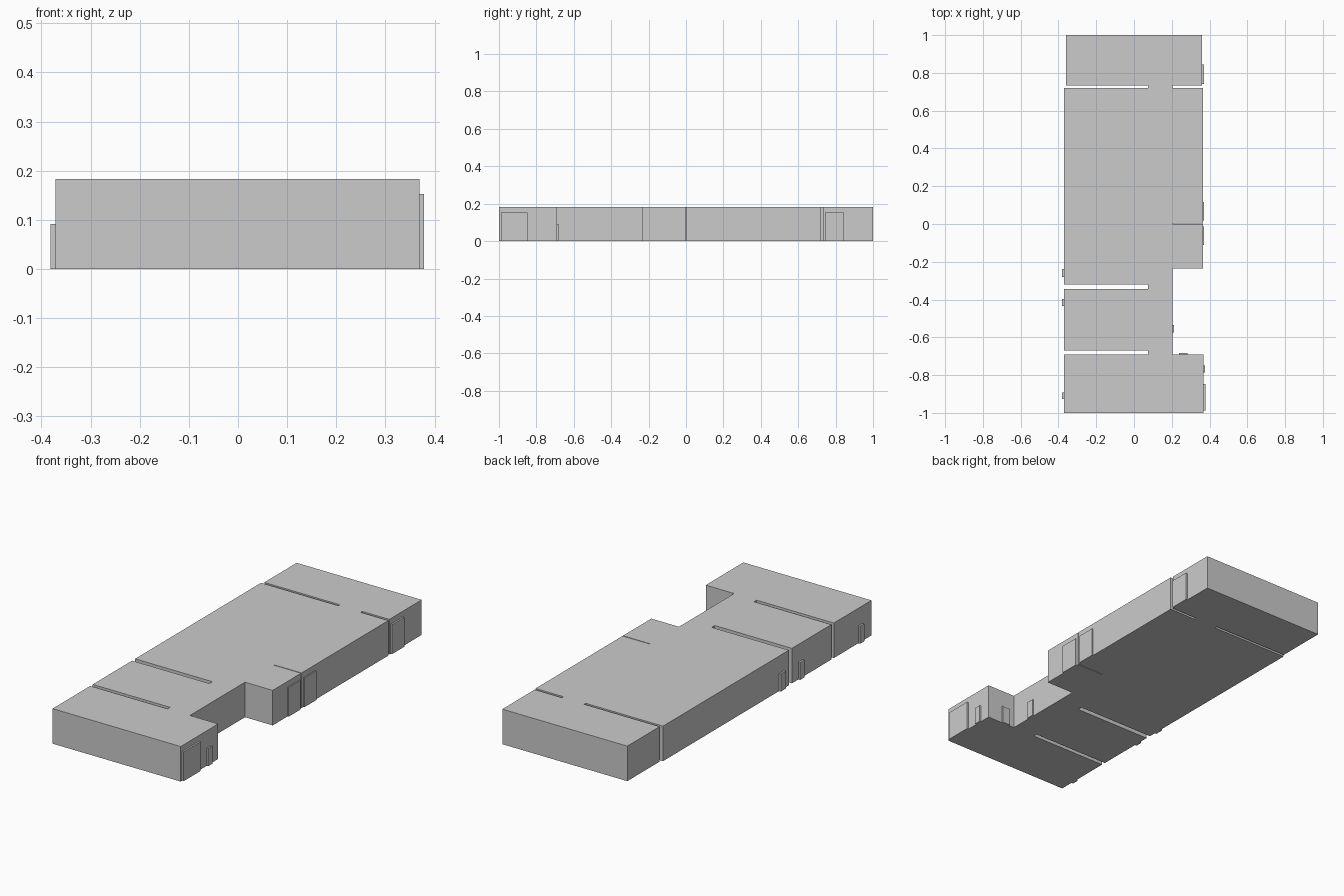
import bpy, bmesh

if "Cube" in bpy.data.objects:
    bpy.data.objects.remove(bpy.data.objects["Cube"])

HEIGHT = 0.183
TALL, LOW = 0.153, 0.091


def extrude_outline(name, points, height):
    bm = bmesh.new()
    face = bm.faces.new([bm.verts.new((x, y, 0)) for x, y in points])
    result = bmesh.ops.extrude_face_region(bm, geom=[face])
    top = [v for v in result["geom"] if isinstance(v, bmesh.types.BMVert)]
    bmesh.ops.translate(bm, verts=top, vec=(0, 0, height))
    bmesh.ops.recalc_face_normals(bm, faces=bm.faces)
    mesh = bpy.data.meshes.new(name)
    bm.to_mesh(mesh)
    bm.free()
    obj = bpy.data.objects.new(name, mesh)
    bpy.context.collection.objects.link(obj)
    return obj


def box(name, x0, x1, y0, y1, height):
    return extrude_outline(name, [(x0, y0), (x1, y0), (x1, y1), (x0, y1)], height)


# Rooms joined by a corridor, with narrow slots between them
HALL_L, HALL_R = 0.075, 0.205
left, right = -0.371, 0.365
outline = [
    (left, -1), (0.369, -1), (0.369, -0.69), (HALL_R, -0.69),
    (HALL_R, -0.235), (right, -0.235),
    (right, -0.001), (HALL_R, -0.001), (HALL_R, 0.003), (right, 0.003),
    (right, 0.72), (HALL_R, 0.72), (HALL_R, 0.733), (0.361, 0.733),
    (0.361, 1), (-0.361, 1),
    (-0.361, 0.733), (HALL_L, 0.733), (HALL_L, 0.72), (left, 0.72),
    (left, -0.319), (HALL_L, -0.319), (HALL_L, -0.344), (left, -0.344),
    (left, -0.669), (HALL_L, -0.669), (HALL_L, -0.69), (left, -0.69),
]
extrude_outline("building_body", outline, HEIGHT)

# Tall double doors on the right side
for i, (x, y0, y1) in enumerate([(0.378, -0.988, -0.848), (0.371, -0.112, -0.014),
                                 (0.371, 0.018, 0.116), (0.37, 0.742, 0.845)]):
    box(f"double_door_{i}", x - 0.02, x, y0, y1, TALL)

# Small doors on the left side
for i, (y0, y1) in enumerate([(-0.927, -0.892), (-0.434, -0.398), (-0.28, -0.238)]):
    box(f"left_door_{i}", -0.381, -0.36, y0, y1, LOW)

# Small doors on the right side and inside the notch
box("right_door", 0.35, 0.377, -0.786, -0.75, LOW)
box("notch_side_door", 0.19, 0.213, -0.575, -0.535, LOW)
box("notch_front_door", 0.237, 0.283, -0.71, -0.682, LOW)
